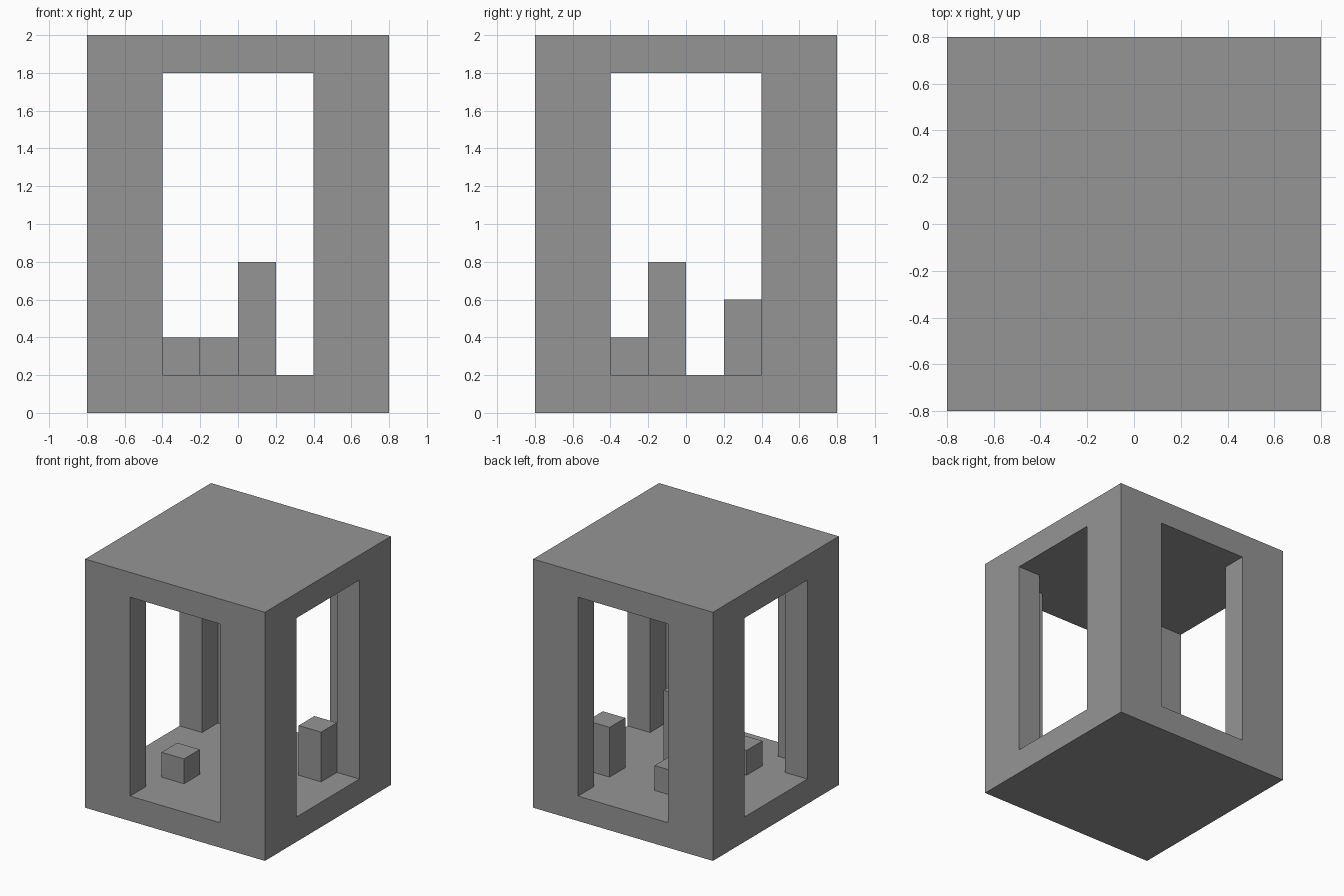
import bpy
import bmesh
from mathutils import Matrix, Vector
from math import pi

default_cube = bpy.data.objects.get("Cube")
if default_cube:
    bpy.data.objects.remove(default_cube, do_unlink=True)

grey = bpy.data.materials.new("plain grey")
grey.use_nodes = True
colour = (0.3, 0.3, 0.3, 1)
grey.diffuse_color = colour
grey.node_tree.nodes["Principled BSDF"].inputs["Base Color"].default_value = colour


def finish(name, bm):
    bmesh.ops.recalc_face_normals(bm, faces=bm.faces)
    mesh = bpy.data.meshes.new(name)
    bm.to_mesh(mesh)
    bm.free()
    mesh.materials.append(grey)
    obj = bpy.data.objects.new(name, mesh)
    bpy.context.collection.objects.link(obj)
    return obj


def box(name, x, y, z, width, height):
    """Square box centred on x, y with its base at z."""
    bm = bmesh.new()
    bmesh.ops.create_cube(bm, size=1)
    bmesh.ops.scale(bm, vec=(width, width, height), verts=bm.verts)
    bmesh.ops.translate(bm, vec=(x, y, z + height / 2), verts=bm.verts)
    return finish(name, bm)


# Room interior with an opening through each wall: one quarter outline, turned four times
quarter = [(0.9, -0.4), (0.9, 0.4), (0.6, 0.4), (0.6, 0.6), (0.4, 0.6)]
bm = bmesh.new()
outline = []
for turn in range(4):
    spin = Matrix.Rotation(turn * pi / 2, 3, "Z")
    outline += [bm.verts.new(spin @ Vector((x, y, 0.2))) for x, y in quarter]
floor_face = bm.faces.new(outline)
raised = bmesh.ops.extrude_face_region(bm, geom=[floor_face])["geom"]
bmesh.ops.translate(bm, vec=(0, 0, 1.6),
                    verts=[v for v in raised if isinstance(v, bmesh.types.BMVert)])
cutter = finish("interior_cutter", bm)
cutter.hide_render = True

# Outer shell with floor, roof and four angled corner posts
shell = box("room_shell", 0, 0, 0, 1.6, 2)
cut = shell.modifiers.new("hollow", "BOOLEAN")
cut.operation = "DIFFERENCE"
cut.solver = "EXACT"
cut.object = cutter
bpy.context.view_layer.objects.active = shell
bpy.ops.object.modifier_apply(modifier=cut.name)
bpy.data.objects.remove(cutter, do_unlink=True)

# Blocks standing on the floor
for name, x, y, height in [
    ("front_low_block", -0.3, -0.3, 0.2),
    ("back_low_block", -0.1, 0.3, 0.2),
    ("tall_block", 0.1, -0.1, 0.6),
    ("left_medium_block", 0.5, 0.3, 0.4),
]:
    box(name, x, y, 0.2, 0.2, height)
